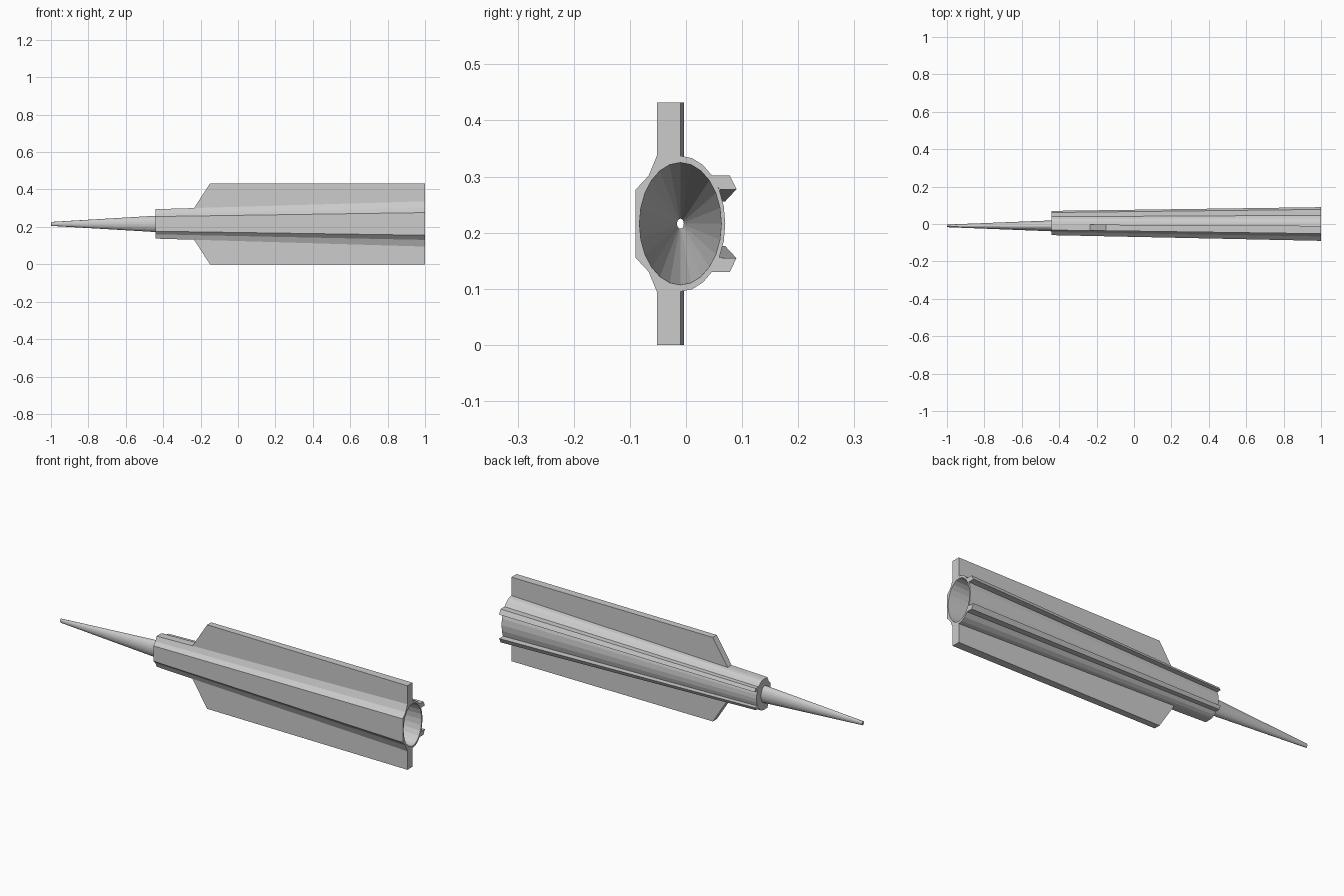
import bpy, bmesh
from math import sin, cos, radians

if "Cube" in bpy.data.objects:
    bpy.data.objects.remove(bpy.data.objects["Cube"])

CY, CZ = -0.01, 0.216      # bore axis
X0, X1 = -0.44, 1.0        # shell ends
N = 24


def taper(x, p):
    """Place a rear cross-section point (y, z offset) at station x."""
    t = (X1 - x) / (X1 - X0)
    sy, sz = 1 - 0.28 * t, 1 - 0.35 * t
    return (x, 0.0186 + (p[0] - 0.0186) * sy, CZ + p[1] * sz)


def ellipse(x, ry, rz):
    return [(x, CY + ry * sin(radians(15 * k)), CZ + rz * cos(radians(15 * k)))
            for k in range(N)]


def build(name, rings, closed):
    """Bridge successive rings; cap the ends or close into a loop."""
    bm = bmesh.new()
    vs = [[bm.verts.new(c) for c in r] for r in rings]
    n = len(vs[0])
    for i in range(len(vs) if closed else len(vs) - 1):
        a, b = vs[i], vs[(i + 1) % len(vs)]
        for k in range(n):
            bm.faces.new((a[k], a[(k + 1) % n], b[(k + 1) % n], b[k]))
    if not closed:
        bm.faces.new(vs[0])
        bm.faces.new(vs[-1])
    bmesh.ops.recalc_face_normals(bm, faces=bm.faces[:])
    me = bpy.data.meshes.new(name)
    bm.to_mesh(me)
    bm.free()
    ob = bpy.data.objects.new(name, me)
    bpy.context.collection.objects.link(ob)
    return ob


# Shell outline: half ellipse on the back, flattened facets on the front
def outline_point(k):
    a = radians(15 * k)
    y, z = CY + 0.08 * sin(a), 0.121 * cos(a)
    if k > N // 2:
        m = min(k - 12, 24 - k)              # steps from top or bottom
        s = 1 if k > 18 else -1
        if m <= 2:
            y, z = (-0.031, -0.052)[m - 1], 0.121 * s
        elif m >= 4:
            y = -0.09
    return y, z


outline = [outline_point(k) for k in range(N)]

# Hollow body: bore, tapered shell and long nozzle tip
build("hollow_body", [
    ellipse(-1, 0.006, 0.009),
    ellipse(X0, 0.026, 0.038),
    ellipse(X1, 0.073, 0.109),
    [taper(X1, p) for p in outline],
    [taper(X0, p) for p in outline],
    ellipse(X0, 0.029, 0.0435),
    ellipse(-1, 0.007, 0.0105),
], True)

# Ribs along the back and swept fins, mirrored above and below the axis
for side, s in (("upper", 1), ("lower", -1)):
    rib = [(0.0466, 0.0856), (0.078, 0.0856), (0.09, 0.0615), (0.0593, 0.0605)]
    rib = [(y, z * s) for y, z in rib]
    build(side + "_rib", [[taper(x, p) for p in rib] for x in (X0, X1)], False)

    fin_rings = []
    for y in (-0.052, -0.01):
        ring = []
        for x, tip in ((-0.235, False), (-0.15, True), (X1, True), (X1, False)):
            px, py, pz = taper(x, (y, 0.1205 * s))
            ring.append((px, py, CZ + 0.216 * s if tip else pz))
        fin_rings.append(ring)
    build(side + "_fin", fin_rings, False)
